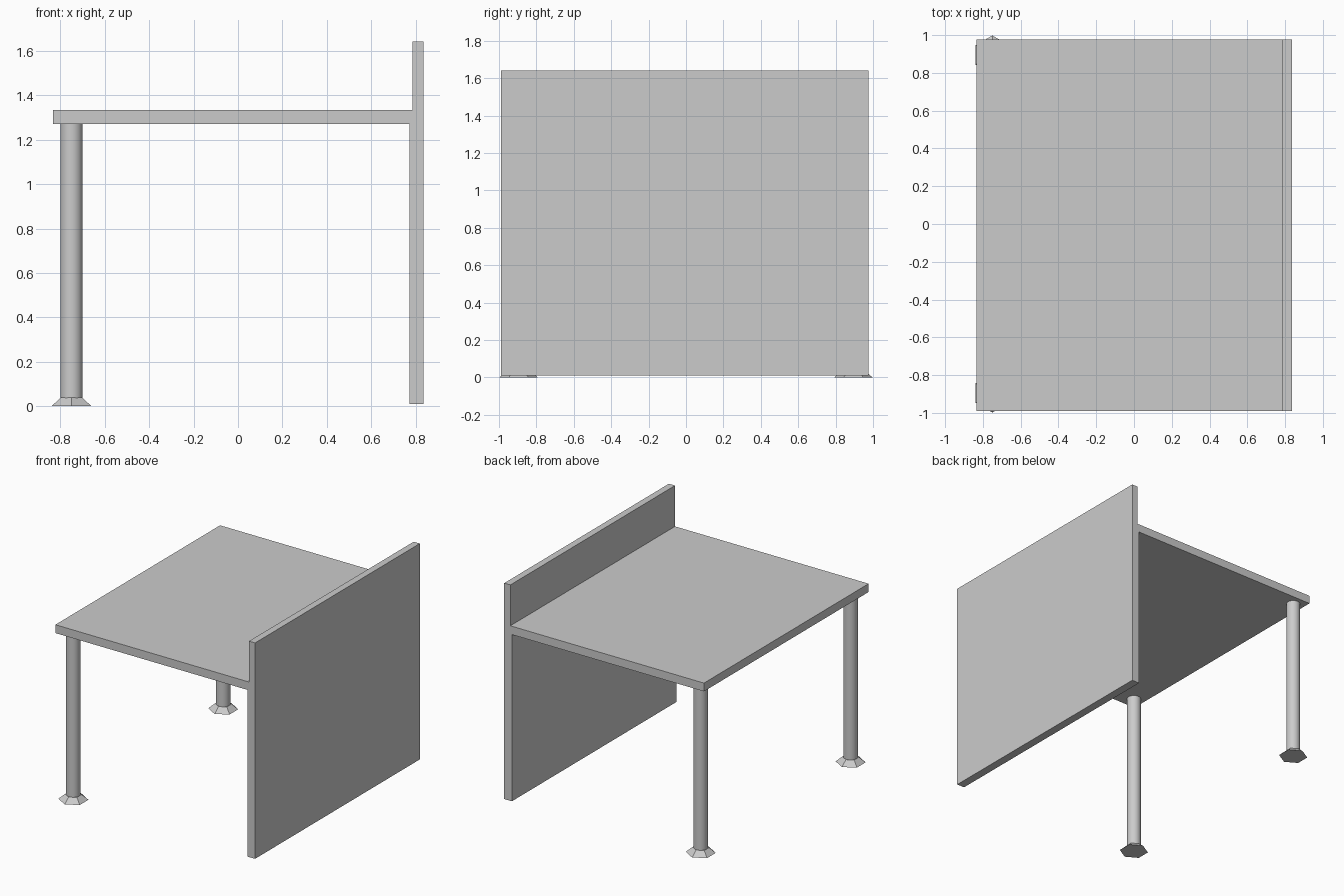
import bpy, bmesh
from mathutils import Matrix

cube = bpy.data.objects.get("Cube")
if cube:
    bpy.data.objects.remove(cube, do_unlink=True)

grey = bpy.data.materials.new("plain grey")
grey.use_nodes = True
colour = (0.6, 0.6, 0.6, 1)
grey.diffuse_color = colour
grey.node_tree.nodes["Principled BSDF"].inputs["Base Color"].default_value = colour


def finish(bm, name):
    bmesh.ops.recalc_face_normals(bm, faces=bm.faces)
    mesh = bpy.data.meshes.new(name)
    bm.to_mesh(mesh)
    bm.free()
    mesh.materials.append(grey)
    obj = bpy.data.objects.new(name, mesh)
    bpy.context.collection.objects.link(obj)
    return obj


def cone(name, x, y, z0, z1, r0, r1, sides, turn=0.0):
    bm = bmesh.new()
    place = Matrix.Translation((x, y, (z0 + z1) / 2)) @ Matrix.Rotation(turn, 4, "Z")
    bmesh.ops.create_cone(bm, cap_ends=True, segments=sides, radius1=r0,
                          radius2=r1, depth=z1 - z0, matrix=place)
    return finish(bm, name)


# Table top and side panel, one profile extruded front to back
front, back = -0.99, 0.977
profile = [(-0.834, 1.27), (0.772, 1.27), (0.772, 0.01), (0.836, 0.01),
           (0.836, 1.642), (0.785, 1.642), (0.785, 1.333), (-0.834, 1.333)]
bm = bmesh.new()
face = bm.faces.new([bm.verts.new((x, front, z)) for x, z in profile])
new = bmesh.ops.extrude_face_region(bm, geom=[face])["geom"]
bmesh.ops.translate(bm, vec=(0, back - front, 0),
                    verts=[v for v in new if isinstance(v, bmesh.types.BMVert)])
finish(bm, "top_and_side_panel")

# Round legs on six-sided flared feet
for side, y in (("front", -0.895), ("back", 0.895)):
    leg = cone(side + "_leg", -0.75, y, 0.03, 1.275, 0.05, 0.05, 32)
    cone(side + "_foot", -0.75, y, 0, 0.038, 0.103, 0.057, 6)
    bpy.ops.object.select_all(action="DESELECT")
    leg.select_set(True)
    bpy.context.view_layer.objects.active = leg
    bpy.ops.object.shade_smooth_by_angle()
